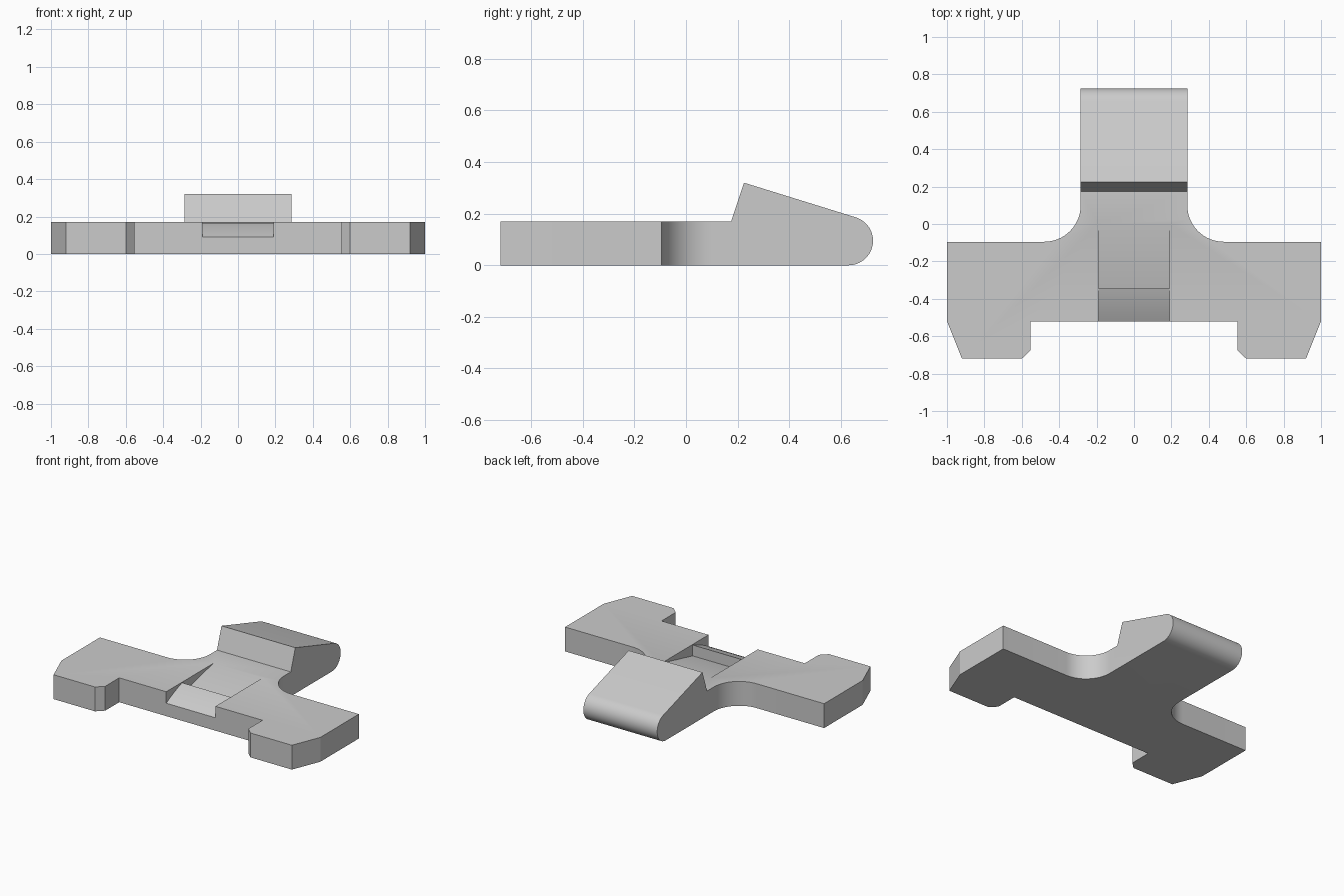
import bpy, bmesh
from math import sin, cos, pi, radians
from mathutils import Vector

cube = bpy.data.objects.get("Cube")
if cube:
    bpy.data.objects.remove(cube, do_unlink=True)

grey = bpy.data.materials.new("plain_grey")
grey.use_nodes = True
grey.diffuse_color = (0.6, 0.6, 0.6, 1)
grey.node_tree.nodes["Principled BSDF"].inputs["Base Color"].default_value = (0.6, 0.6, 0.6, 1)


def arc(cx, cy, r, start, end, steps):
    """Points along an arc, angles in degrees."""
    angles = [radians(start + (end - start) * i / steps) for i in range(steps + 1)]
    return [(cx + r * cos(a), cy + r * sin(a)) for a in angles]


def prism(name, points, sweep):
    """Extrude a closed outline of 3D points along the sweep vector."""
    bm = bmesh.new()
    face = bm.faces.new([bm.verts.new(p) for p in points])
    new = bmesh.ops.extrude_face_region(bm, geom=[face])["geom"]
    verts = [v for v in new if isinstance(v, bmesh.types.BMVert)]
    bmesh.ops.translate(bm, verts=verts, vec=Vector(sweep))
    bmesh.ops.recalc_face_normals(bm, faces=bm.faces)
    mesh = bpy.data.meshes.new(name)
    bm.to_mesh(mesh)
    bm.free()
    mesh.materials.append(grey)
    obj = bpy.data.objects.new(name, mesh)
    bpy.context.collection.objects.link(obj)
    return obj


def side_prism(name, profile, half_width):
    """Extrude a (y, z) profile across the width."""
    points = [(-half_width, y, z) for y, z in profile]
    return prism(name, points, (2 * half_width, 0, 0))


def combine(obj, tool, operation):
    tool.hide_render = True
    mod = obj.modifiers.new(operation.lower(), "BOOLEAN")
    mod.operation, mod.object, mod.solver = operation, tool, "EXACT"
    bpy.context.view_layer.objects.active = obj
    bpy.ops.object.modifier_apply(modifier=mod.name)
    bpy.data.objects.remove(tool, do_unlink=True)


TOP = 0.17

# T-shaped plan: right half, then mirrored
half = [(0.553, -0.52), (0.553, -0.675), (0.6, -0.72), (0.92, -0.72),
        (1, -0.52), (1, -0.095)]
half += arc(0.48, 0.1, 0.195, 270, 180, 16) + [(0.285, 0.9)]
plan = half + [(-x, y) for x, y in reversed(half)]
body = prism("bracket_body", [(x, y, 0) for x, y in plan], (0, 0, 0.6))

# Side profile: flat plate, raised wedge and rounded nose
profile = [(-0.9, 0), (-0.9, TOP), (0.175, TOP), (0.225, 0.32)]
profile += arc(0.63, 0.095, 0.095, 73, -90, 20)
combine(body, side_prism("side_profile", profile, 1.2), "INTERSECT")

# Recess: rounded front ramp, a step down, then a long ramp back to the top
recess = [(-0.6, 0.2), (-0.6, 0.09), (-0.52, 0.09)]
for i in range(1, 9):
    t = i / 8
    recess.append((-0.52 + 0.175 * t, 0.09 + 0.076 * (1.25 * t - 0.25 * t * t)))
recess += [(-0.345, 0.09), (0.043, 0.18), (0.043, 0.2)]
combine(body, side_prism("recess_cutter", recess, 0.19), "DIFFERENCE")

# Smooth curves with crisp edges
bpy.ops.object.select_all(action="DESELECT")
body.select_set(True)
bpy.context.view_layer.objects.active = body
bpy.ops.object.shade_smooth_by_angle(angle=radians(14))
